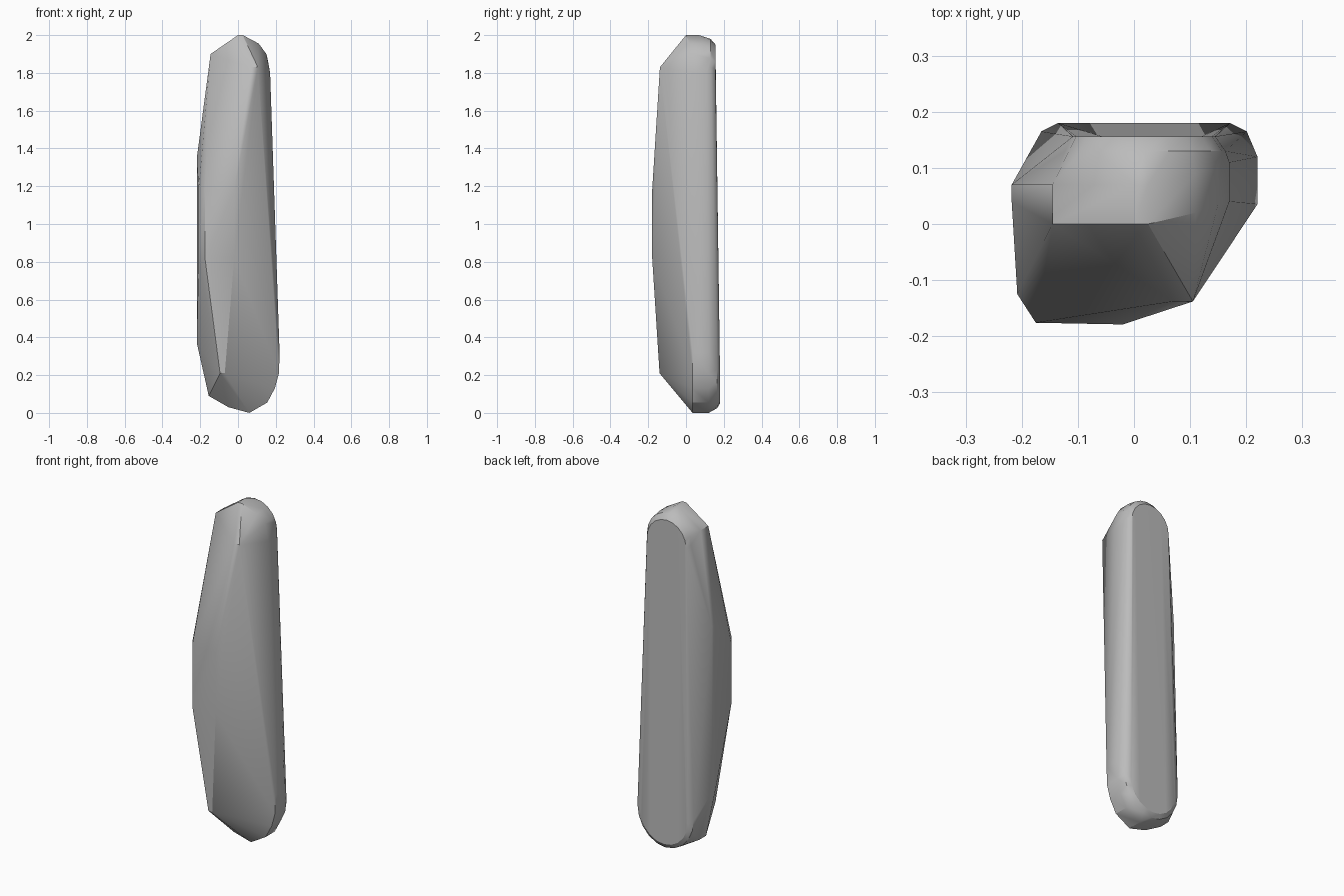
import bpy, bmesh
from math import cos, sin, pi, radians

cube = bpy.data.objects.get("Cube")
if cube:
    bpy.data.objects.remove(cube)

stone_grey = bpy.data.materials.new("stone_grey")
stone_grey.use_nodes = True
colour = (0.5, 0.5, 0.5, 1)
stone_grey.diffuse_color = colour
stone_grey.node_tree.nodes["Principled BSDF"].inputs["Base Color"].default_value = colour

points = []


def arc(cx, cz, rx, rz, y, start, end, steps=10):
    """Elliptical arc in an upright plane at depth y."""
    for i in range(steps + 1):
        a = radians(start + (end - start) * i / steps)
        points.append((cx + rx * cos(a), y, cz + rz * sin(a)))


def span(x, z, *depths):
    """The same outline point repeated at several depths."""
    points.extend((x, y, z) for y in depths)


# flat rounded back, leaning slightly forward at the top
arc(0.018, 1.82, 0.127, 0.13, 0.156, 0, 180)
arc(0.018, 0.21, 0.153, 0.16, 0.18, 180, 360)

# softened rim around the back
arc(0.02, 1.83, 0.143, 0.15, 0.13, 0, 180)
arc(0.018, 0.23, 0.183, 0.205, 0.165, 180, 360)

# rounded crown
span(-0.145, 1.9, 0.0, 0.07)
span(0.0, 2.0, 0.0, 0.07)
span(0.025, 2.0, 0.0, 0.07)
span(0.11, 1.955, 0.02, 0.09)
span(0.15, 1.9, 0.035, 0.1)
span(0.17, 1.8, 0.04, 0.11)

# broad lower flank and foot
for x, z in ((0.22, 0.32), (0.217, 0.21), (0.195, 0.13), (0.155, 0.055), (0.06, 0.0)):
    span(x, z, 0.035, 0.12)
span(-0.05, 0.03, 0.035, 0.11)
span(-0.155, 0.09, 0.035, 0.1)

# side facet and faceted front ridge
for z in (0.37, 1.35):
    span(-0.218, z, 0.04, 0.07)
for z in (0.82, 1.18):
    span(-0.208, z, -0.125)
    span(-0.175, z, -0.176)
    span(-0.02, z, -0.179)
for x in (0.07, 0.105):
    span(x, 1.83, -0.138)
for x in (-0.095, -0.07):
    span(x, 0.21, -0.14)

# wrap the outline points in one chipped stone surface
bm = bmesh.new()
for p in points:
    bm.verts.new(p)
hull = bmesh.ops.convex_hull(bm, input=bm.verts)
loose = {g for g in hull["geom_interior"] + hull["geom_unused"]
         if isinstance(g, bmesh.types.BMVert)}
bmesh.ops.delete(bm, geom=list(loose), context="VERTS")
bmesh.ops.dissolve_limit(bm, angle_limit=pi / 180, verts=bm.verts, edges=bm.edges)
bmesh.ops.recalc_face_normals(bm, faces=bm.faces)
mesh = bpy.data.meshes.new("stone")
bm.to_mesh(mesh)
bm.free()
mesh.materials.append(stone_grey)
stone = bpy.data.objects.new("stone", mesh)
bpy.context.collection.objects.link(stone)
bpy.ops.object.select_all(action="DESELECT")
stone.select_set(True)
bpy.context.view_layer.objects.active = stone
bpy.ops.object.shade_smooth_by_angle(angle=radians(30))
